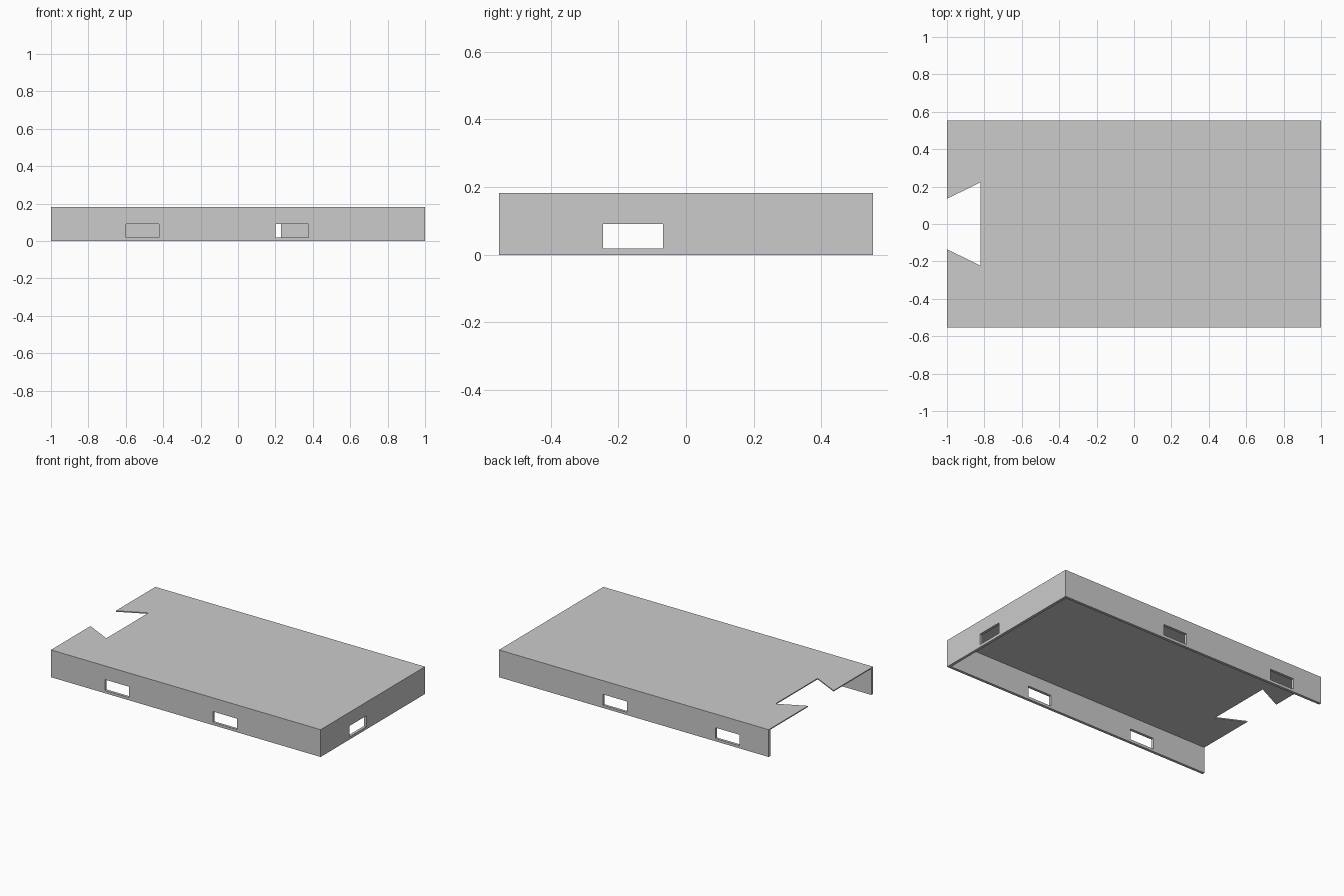
import bpy
import bmesh

cube = bpy.data.objects.get("Cube")
if cube:
    bpy.data.objects.remove(cube, do_unlink=True)

# Overall dimensions
HX, HY, HEIGHT = 1.0, 0.553, 0.183
WALL, SHEET = 0.018, 0.007
SLOT_LOW, SLOT_HIGH, SLOT_LEN = 0.018, 0.091, 0.178

grey = bpy.data.materials.new("plain grey")
grey.use_nodes = True
colour = (0.6, 0.6, 0.6, 1)
grey.diffuse_color = colour
grey.node_tree.nodes["Principled BSDF"].inputs["Base Color"].default_value = colour


def prism(name, outline, low, high):
    """Extrude a flat outline from low to high."""
    bm = bmesh.new()
    face = bm.faces.new([bm.verts.new((x, y, low)) for x, y in outline])
    top = bmesh.ops.extrude_face_region(bm, geom=[face])["geom"]
    verts = [v for v in top if isinstance(v, bmesh.types.BMVert)]
    bmesh.ops.translate(bm, verts=verts, vec=(0, 0, high - low))
    bmesh.ops.recalc_face_normals(bm, faces=bm.faces)
    mesh = bpy.data.meshes.new(name)
    bm.to_mesh(mesh)
    bm.free()
    mesh.materials.append(grey)
    obj = bpy.data.objects.new(name, mesh)
    bpy.context.scene.collection.objects.link(obj)
    return obj


def box(name, x0, x1, y0, y1, low, high):
    return prism(name, [(x0, y0), (x1, y0), (x1, y1), (x0, y1)], low, high)


# Tray cover: block with a dovetail notch in the open end
notch = [(-HX, 0.135), (-0.82, 0.223)]
outline = [(-HX, -HY), (HX, -HY), (HX, HY), (-HX, HY)]
outline += notch + [(x, -y) for x, y in reversed(notch)]
cover = prism("tray_cover", outline, 0, HEIGHT)

# Hollow interior, open below and at the notched end
cutters = [box("hollow_cutter", -HX - 0.1, HX - WALL, -HY + WALL, HY - WALL,
               -0.1, HEIGHT - SHEET)]

# Slots in the long walls
for side, starts in ((-1, (-0.6, 0.2)), (1, (-0.783, 0.052))):
    for x in starts:
        cutters.append(box("slot_cutter", x, x + SLOT_LEN, side * HY - 0.05,
                           side * HY + 0.05, SLOT_LOW, SLOT_HIGH))

# Slot in the closed end wall
cutters.append(box("slot_cutter", HX - 0.05, HX + 0.05, -0.246,
                   -0.246 + SLOT_LEN, SLOT_LOW, SLOT_HIGH))

for cutter in cutters:
    cutter.hide_render = True
    cut = cover.modifiers.new("cut", "BOOLEAN")
    cut.operation = "DIFFERENCE"
    cut.solver = "EXACT"
    cut.object = cutter

# Bake the cuts and drop the cutters
bpy.context.view_layer.update()
depsgraph = bpy.context.evaluated_depsgraph_get()
baked = bpy.data.meshes.new_from_object(cover.evaluated_get(depsgraph))
cover.modifiers.clear()
cover.data = baked
for cutter in cutters:
    bpy.data.objects.remove(cutter, do_unlink=True)
